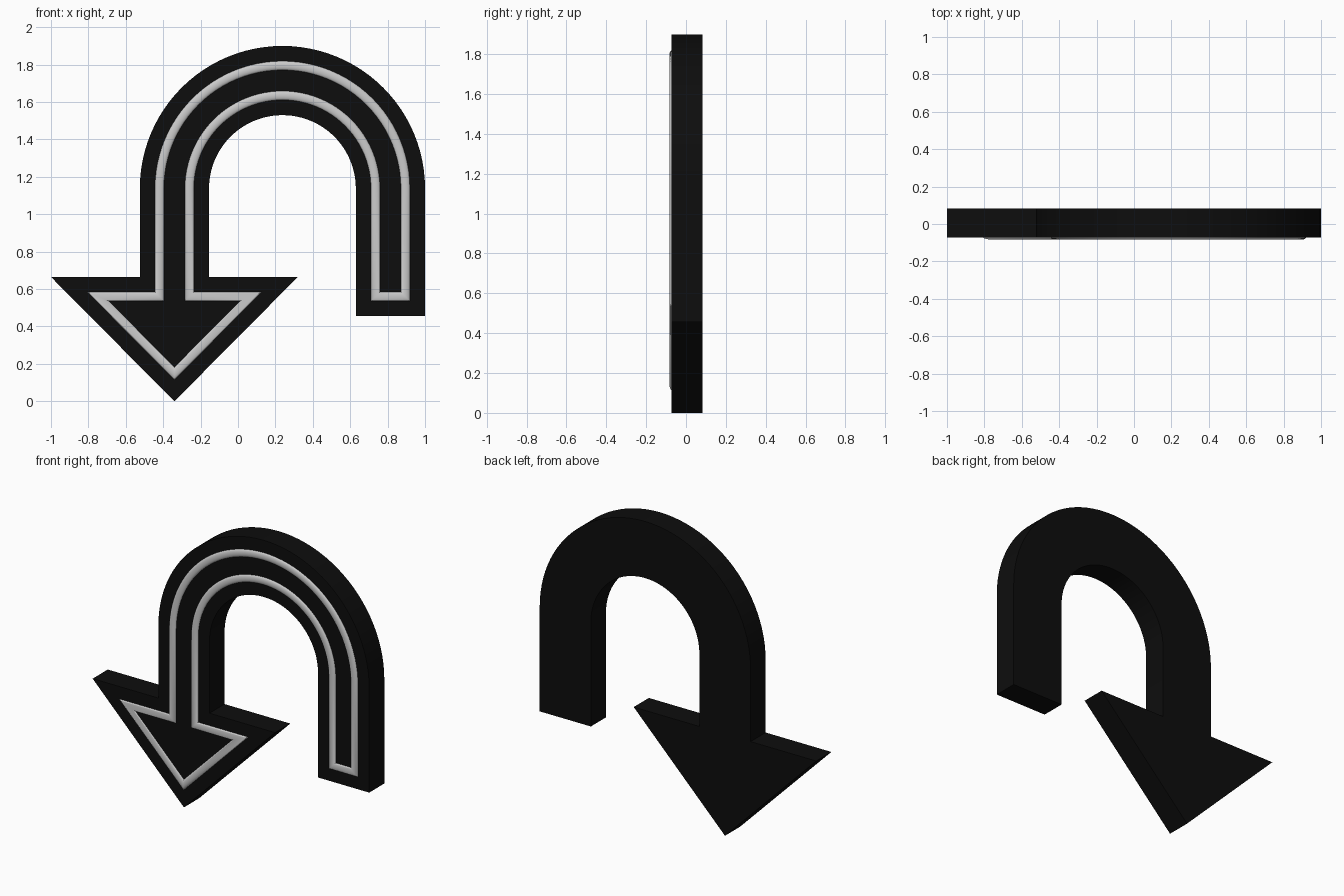
import bpy, bmesh
from math import sin, cos, pi, sqrt, radians

if "Cube" in bpy.data.objects:
    bpy.data.objects.remove(bpy.data.objects["Cube"])

CX, CZ = 0.2375, 1.1375        # arch centre
R_OUT, R_IN = 0.7625, 0.3925   # arch radii
TIP_X, SHOULDER, FOOT = -0.34, 0.665, 0.455
FRONT, BACK = -0.073, 0.083
SEG = 48


def outline(d):
    """U-turn arrow outline in x/z, inset by d with mitred corners."""
    ro, ri = R_OUT - d, R_IN + d
    top = SHOULDER - d
    tip = d * sqrt(2)
    half = (top - tip) * 0.66 / 0.665
    pts = [(TIP_X, tip), (TIP_X - half, top), (CX - ro, top)]
    pts += [(CX - ro * cos(pi * i / SEG), CZ + ro * sin(pi * i / SEG)) for i in range(SEG + 1)]
    pts += [(CX + ro, FOOT + d), (CX + ri, FOOT + d)]
    pts += [(CX + ri * cos(pi * i / SEG), CZ + ri * sin(pi * i / SEG)) for i in range(SEG + 1)]
    pts += [(CX - ri, top), (TIP_X + half, top)]
    return pts


def loft(name, rings, capped, color=None):
    """Bridge (inset, y) rings; cap the ends or close the section on itself."""
    bm = bmesh.new()
    loops = [[bm.verts.new((x, y, z)) for x, z in outline(d)] for d, y in rings]
    pairs = list(zip(loops, loops[1:]))
    if capped:
        bm.faces.new(loops[0])
        bm.faces.new(loops[-1])
    else:
        pairs.append((loops[-1], loops[0]))
    for a, b in pairs:
        for i in range(len(a)):
            j = (i + 1) % len(a)
            bm.faces.new((a[i], a[j], b[j], b[i]))
    bmesh.ops.recalc_face_normals(bm, faces=bm.faces)
    mesh = bpy.data.meshes.new(name)
    bm.to_mesh(mesh)
    bm.free()
    ob = bpy.data.objects.new(name, mesh)
    bpy.context.collection.objects.link(ob)
    if color:
        mat = bpy.data.materials.new(name + "_color")
        mat.diffuse_color = color
        mat.use_nodes = True
        mat.node_tree.nodes["Principled BSDF"].inputs["Base Color"].default_value = mat.diffuse_color
        mesh.materials.append(mat)
    bpy.ops.object.select_all(action='DESELECT')
    ob.select_set(True)
    bpy.context.view_layer.objects.active = ob
    bpy.ops.object.shade_smooth_by_angle(angle=radians(35))
    return ob


# Black backing plate
loft("arrow_plate", [(0, FRONT), (0, BACK)], True, (0.004, 0.004, 0.004, 1))

# Light tube following the inset outline, half sunk in the front face
section = [(0.105 + 0.024 * cos(2 * pi * k / 16), FRONT - 0.0105 * sin(2 * pi * k / 16))
           for k in range(16)]
loft("light_tube", section, False)
